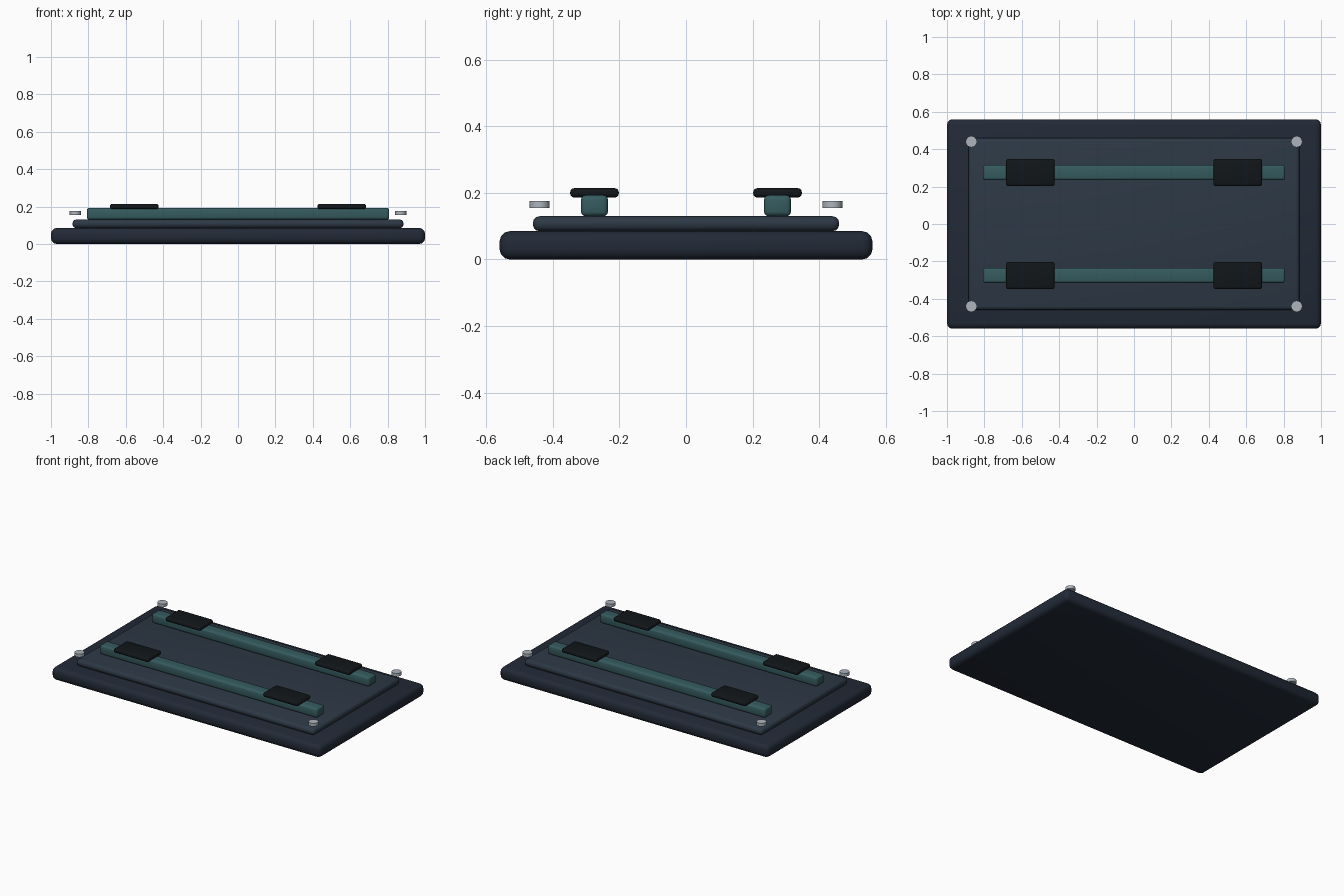
import bpy

if "Cube" in bpy.data.objects:
    bpy.data.objects.remove(bpy.data.objects["Cube"])


def material(name, color):
    m = bpy.data.materials.new(name)
    m.diffuse_color = (*color, 1)
    m.use_nodes = True
    m.node_tree.nodes["Principled BSDF"].inputs["Base Color"].default_value = m.diffuse_color
    return m


NAVY = material("dark_navy", (0.016, 0.023, 0.038))
SLATE = material("slate", (0.026, 0.040, 0.060))
TEAL = material("teal", (0.036, 0.105, 0.115))
BLACK = material("rubber_black", (0.006, 0.008, 0.010))
STEEL = material("steel", (0.42, 0.46, 0.51))


def finish(obj, name, mat):
    obj.name = name
    obj.data.materials.append(mat)
    bpy.ops.object.shade_smooth_by_angle()


def rounded_box(name, x, y, z0, z1, size_x, size_y, bevel, mat):
    bpy.ops.mesh.primitive_cube_add(size=1, location=(x, y, (z0 + z1) / 2))
    obj = bpy.context.object
    obj.scale = (size_x, size_y, z1 - z0)
    bpy.ops.object.transform_apply(location=False, rotation=False, scale=True)
    mod = obj.modifiers.new("rounded_edges", 'BEVEL')
    mod.width = bevel
    mod.segments = 3
    bpy.ops.object.modifier_apply(modifier=mod.name)
    finish(obj, name, mat)


# Stepped base
rounded_box("base_plate", 0, 0, 0, 0.085, 2.0, 1.12, 0.03, NAVY)
rounded_box("raised_deck", 0, 0, 0.085, 0.13, 1.77, 0.92, 0.02, SLATE)

for sy, side in ((-1, "front"), (1, "back")):
    # Long rails
    rounded_box(f"{side}_rail", 0, sy * 0.275, 0.13, 0.193, 1.616, 0.081, 0.014, TEAL)
    for sx, end in ((-1, "left"), (1, "right")):
        # Grip pads on the rails
        rounded_box(f"{side}_{end}_pad", sx * 0.555, sy * 0.275, 0.186, 0.214,
                    0.26, 0.146, 0.012, BLACK)
        # Corner screw heads, floating just above the deck
        bpy.ops.mesh.primitive_cylinder_add(vertices=24, radius=0.03, depth=0.021,
                                            location=(sx * 0.87, sy * 0.44, 0.165))
        finish(bpy.context.object, f"{side}_{end}_screw", STEEL)
